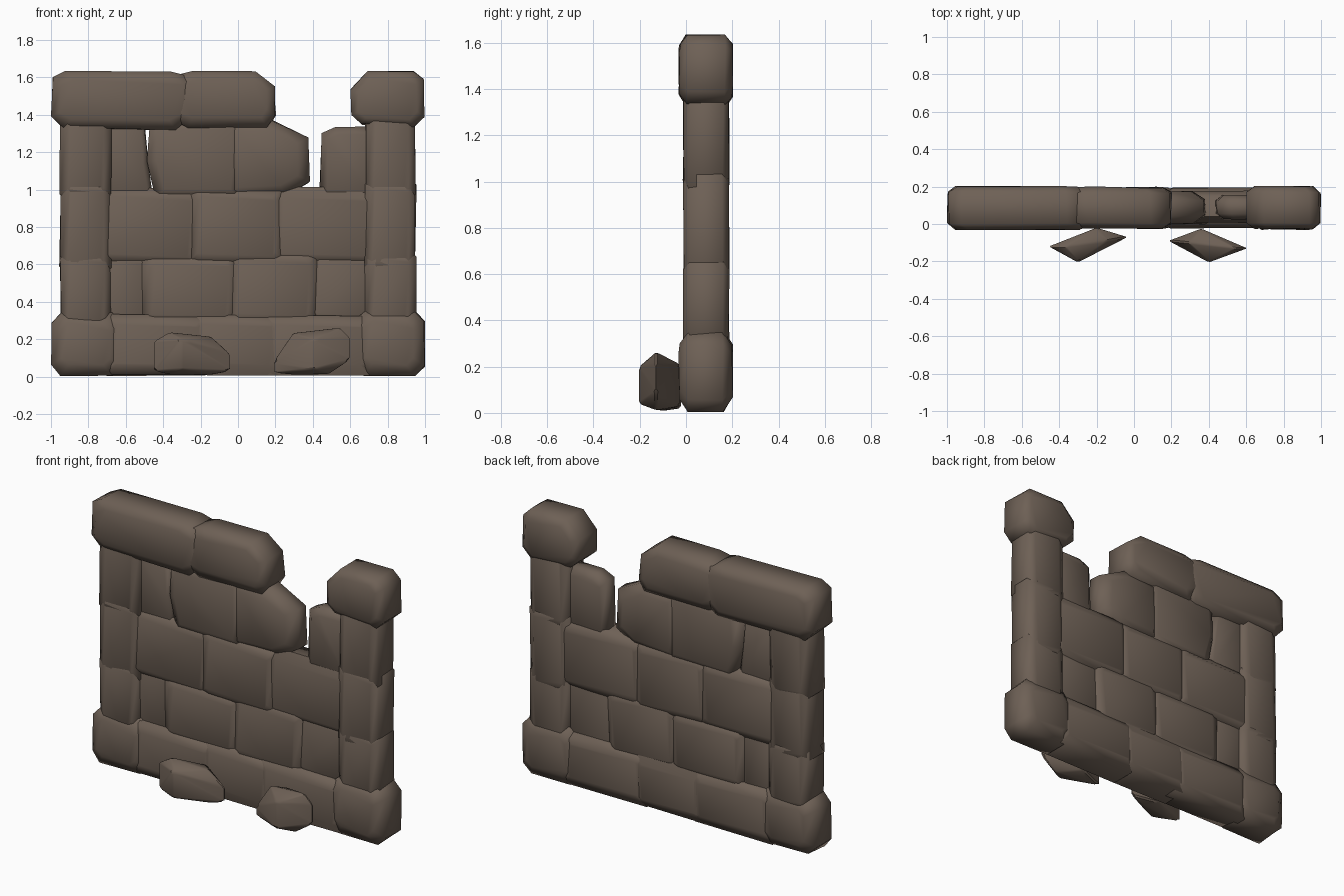
import bpy, bmesh, math, random

if "Cube" in bpy.data.objects:
    bpy.data.objects.remove(bpy.data.objects["Cube"])

random.seed(7)
stone_mat = bpy.data.materials.new("brown stone")
stone_mat.diffuse_color = (0.155, 0.118, 0.092, 1)
stone_mat.use_nodes = True
stone_mat.node_tree.nodes["Principled BSDF"].inputs["Base Color"].default_value = stone_mat.diffuse_color


def to_object(name, bm, angle):
    bmesh.ops.recalc_face_normals(bm, faces=bm.faces)
    me = bpy.data.meshes.new(name)
    bm.to_mesh(me)
    bm.free()
    me.materials.append(stone_mat)
    ob = bpy.data.objects.new(name, me)
    bpy.context.collection.objects.link(ob)
    bpy.ops.object.select_all(action='DESELECT')
    ob.select_set(True)
    bpy.context.view_layer.objects.active = ob
    bpy.ops.object.shade_smooth_by_angle(angle=math.radians(angle))


def slab(name, outline, y0, y1, w=0.05, d=0.03, jitter=0.006):
    """Pillow-shaped stone: (x, z) outline, faces inset by w, rim set back by d."""
    xs, zs = [p[0] for p in outline], [p[1] for p in outline]
    cx, hx = (min(xs) + max(xs)) / 2, (max(xs) - min(xs)) / 2
    cz, hz = (min(zs) + max(zs)) / 2, (max(zs) - min(zs)) / 2
    bm = bmesh.new()
    rings = []
    for y, inset in ((y0, w), (y0 + d, 0), (y1 - d, 0), (y1, w)):
        ring = []
        for x, z in outline:
            j = [random.uniform(-jitter, jitter) for _ in range(3)]
            px = cx + (x - cx) * (1 - inset / hx) + j[0]
            pz = cz + (z - cz) * (1 - inset / hz) + j[2]
            ring.append(bm.verts.new((max(-1, min(1, px)), y + j[1] * 0.7,
                                      max(0.003, min(1.635, pz)))))
        rings.append(ring)
    n = len(outline)
    for a, b in zip(rings, rings[1:]):
        for i in range(n):
            k = (i + 1) % n
            bm.faces.new((a[i], a[k], b[k], b[i]))
    bm.faces.new(rings[0])
    bm.faces.new(rings[-1])
    to_object(name, bm, 65)


def block(name, x0, x1, z0, z1, y0, y1, w=0.05, d=0.03, c=0.025):
    """Slab with a rectangular outline and cut corners."""
    slab(name, [(x0 + c, z0), (x1 - c, z0), (x1, z0 + c), (x1, z1 - c),
                (x1 - c, z1), (x0 + c, z1), (x0, z1 - c), (x0, z0 + c)], y0, y1, w, d)


# Foundation course: large rounded ends, lower stones between
block("base_corner_left", -1.0, -0.62, 0.005, 0.345, -0.028, 0.2, 0.06, 0.04, 0.055)
block("base_corner_right", 0.62, 1.0, 0.005, 0.355, -0.028, 0.2, 0.06, 0.04, 0.055)
for i, (x0, x1) in enumerate([(-0.72, -0.16), (-0.25, 0.24), (0.14, 0.72)]):
    block(f"base_stone_{i}", x0, x1, 0.008, 0.33, -0.02, 0.192, 0.055, 0.028, 0.02)

# Side pillars, three stones each
for side, s in (("left", -1), ("right", 1)):
    for i, (z0, z1) in enumerate([(0.26, 0.67), (0.56, 1.05), (0.95, 1.42)]):
        xs = sorted((s * 0.68, s * 0.95))
        block(f"pillar_{side}_{i}", *xs, z0, z1, -0.01, 0.184, 0.04, 0.025)

# Broken top course
slab("cap_left", [(-0.93, 1.33), (-0.33, 1.32), (-0.26, 1.38), (-0.24, 1.6),
                  (-0.36, 1.632), (-0.92, 1.635), (-0.99, 1.6), (-1.0, 1.39)],
     -0.028, 0.2, 0.045, 0.03)
slab("cap_middle", [(-0.35, 1.38), (-0.27, 1.335), (0.16, 1.335), (0.2, 1.4), (0.195, 1.55),
                    (0.09, 1.632), (-0.24, 1.632), (-0.37, 1.6)],
     -0.024, 0.197, 0.045, 0.03)
slab("cap_right", [(0.66, 1.35), (0.94, 1.33), (1.0, 1.39), (0.99, 1.59),
                   (0.94, 1.635), (0.69, 1.635), (0.605, 1.53), (0.605, 1.4)],
     -0.025, 0.2, 0.04, 0.03)

# Infill, lower row
for i, (x0, x1, z1, y) in enumerate([(-0.74, -0.455, 0.67, 0.022), (-0.515, 0.0, 0.655, 0),
                                     (-0.06, 0.43, 0.675, 0.002), (0.37, 0.74, 0.67, 0.022)]):
    block(f"infill_low_{i}", x0, x1, 0.27, z1, y, 0.176 - y)

# Infill, middle row
for i, (x0, x1) in enumerate([(-0.76, -0.2), (-0.265, 0.25), (0.18, 0.76)]):
    block(f"infill_middle_{i}", x0, x1, 0.595, 1.01, 0.008 - 0.01 * (i % 2), 0.175)

# Infill, broken upper row
slab("infill_top_0", [(-0.74, 0.95), (-0.45, 0.95), (-0.48, 1.14), (-0.5, 1.34), (-0.74, 1.38)],
     0.03, 0.15, 0.03, 0.02)
slab("infill_top_1", [(-0.44, 0.95), (0.01, 0.95), (0.01, 1.37), (-0.47, 1.36), (-0.485, 1.15)],
     0.0, 0.176)
slab("infill_top_2", [(-0.06, 0.95), (0.25, 0.97), (0.38, 1.04), (0.37, 1.28),
                      (0.18, 1.37), (-0.06, 1.37)], 0.0, 0.176, 0.06, 0.045)
slab("infill_top_3", [(0.435, 0.95), (0.74, 0.95), (0.74, 1.335), (0.52, 1.335), (0.445, 1.3)],
     0.025, 0.155, 0.04, 0.03, 0.003)


def boulder(name, points):
    """Loose rock: hull of (x, y, z low, z high) columns."""
    bm = bmesh.new()
    for x, y, lo, hi in points:
        bm.verts.new((x, y, lo))
        bm.verts.new((x, y, hi))
    bmesh.ops.convex_hull(bm, input=list(bm.verts))
    bmesh.ops.bevel(bm, geom=list(bm.edges), offset=0.008, segments=1, affect='EDGES')
    to_object(name, bm, 35)


# Two fallen rocks in front, diamond shaped from above
boulder("fallen_rock_left", [(-0.455, -0.12, 0.03, 0.19), (-0.3, -0.205, 0.04, 0.2),
                             (-0.035, -0.07, 0.03, 0.12), (-0.2, -0.02, 0.02, 0.2),
                             (-0.37, -0.12, 0.01, 0.24), (-0.14, -0.09, 0.01, 0.215)])
boulder("fallen_rock_right", [(0.185, -0.09, 0.02, 0.08), (0.4, -0.205, 0.04, 0.2),
                              (0.605, -0.13, 0.09, 0.21), (0.36, -0.025, 0.03, 0.21),
                              (0.29, -0.1, 0.01, 0.235), (0.55, -0.13, 0.06, 0.265),
                              (0.49, -0.13, 0.012, 0.23)])
